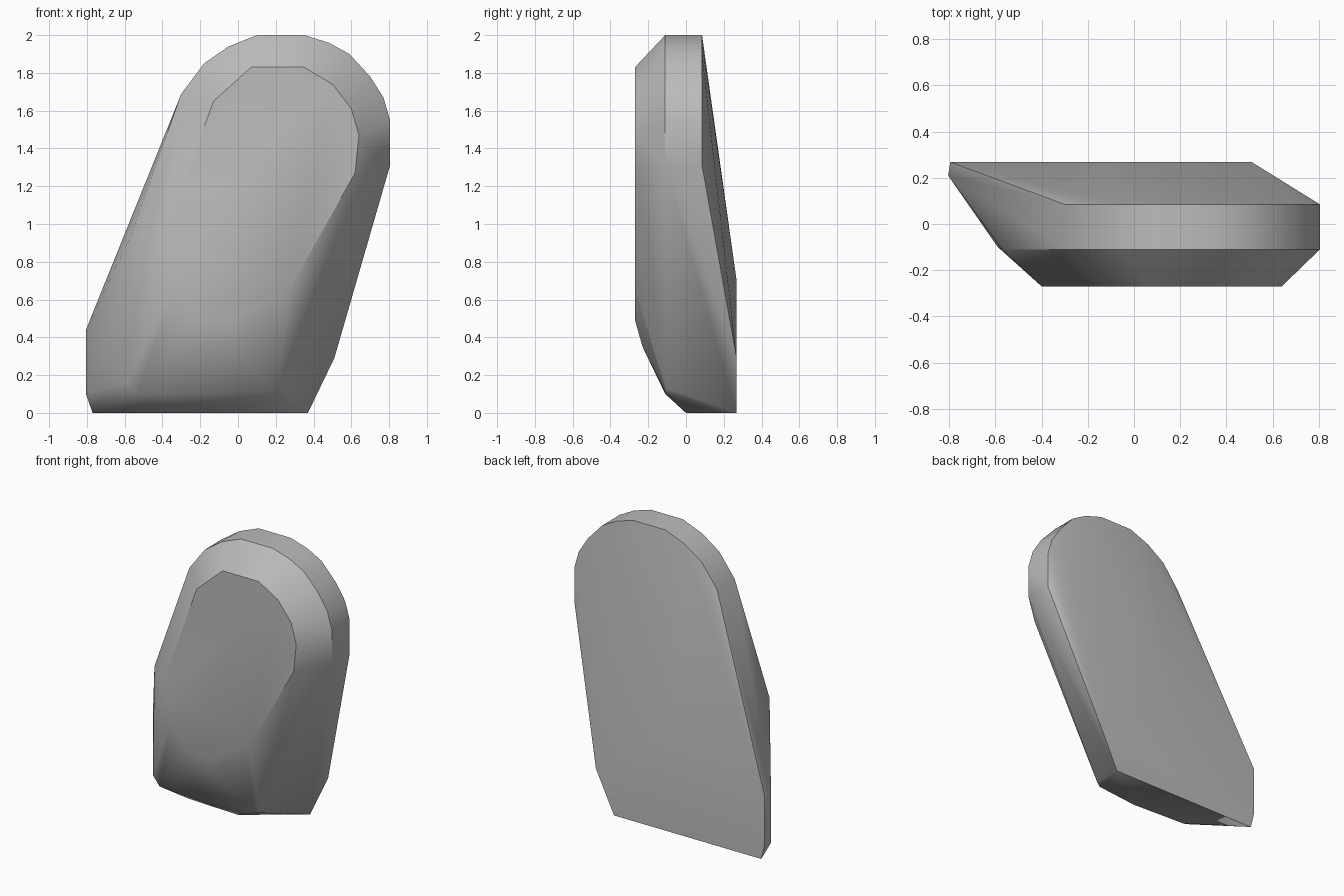
import bpy, bmesh, math

old = bpy.data.objects.get("Cube")
if old:
    bpy.data.objects.remove(old, do_unlink=True)

# Single stone grey
stone = bpy.data.materials.new("stone_grey")
stone.use_nodes = True
grey = (0.5, 0.5, 0.5, 1)
stone.diffuse_color = grey
stone.node_tree.nodes["Principled BSDF"].inputs["Base Color"].default_value = grey

# Rounded crown outline (x, z), shared by the front and back edge of the rim
crown = [(-0.3, 1.69), (-0.18, 1.85), (-0.05, 1.94), (0.1, 2), (0.35, 2), (0.48, 1.96),
         (0.59, 1.9), (0.7, 1.78), (0.77, 1.67), (0.805, 1.55), (0.805, 1.31)]

# Flat front face (x, z)
front = [(0.07, 1.83), (0.35, 1.83), (0.5, 1.74), (0.6, 1.61), (0.64, 1.47), (0.62, 1.27),
         (0.27, 0.65), (-0.03, 0.49), (-0.22, 0.5), (-0.34, 0.65), (-0.4, 0.9), (-0.13, 1.65)]

# Flat lower back (x, z)
back = [(0.51, 0.29), (0.37, 0), (-0.77, 0), (-0.795, 0.1), (-0.795, 0.45), (-0.1, 0.7)]

# Corners of the chipped base and left flank (x, y, z)
chips = [(-0.59, -0.1, 0.16), (-0.53, -0.11, 0.1), (0.2, -0.11, 0.11), (0.23, -0.1, 0.13),
         (-0.2, -0.13, 0.14), (-0.22, -0.23, 0.35), (-0.02, -0.23, 0.35),
         (-0.4, 0.02, 0), (0, 0, 0), (-0.805, 0.21, 0.1), (-0.805, 0.21, 0.44),
         (-0.57, -0.11, 0.93)]

points = list(chips)
for outline, depth in ((crown, -0.11), (crown, 0.085), (front, -0.27), (back, 0.268)):
    points += [(x, depth, z) for x, z in outline]

# Stone: hull wrapped around the outlines
bm = bmesh.new()
verts = [bm.verts.new(p) for p in points]
hull = bmesh.ops.convex_hull(bm, input=verts)
loose = {v for v in hull["geom_interior"] + hull["geom_unused"]
         if isinstance(v, bmesh.types.BMVert) and v.is_valid and not v.link_faces}
bmesh.ops.delete(bm, geom=list(loose), context="VERTS")
bmesh.ops.dissolve_limit(bm, angle_limit=math.radians(1), verts=bm.verts, edges=bm.edges)
bmesh.ops.recalc_face_normals(bm, faces=bm.faces)
mesh = bpy.data.meshes.new("stone")
bm.to_mesh(mesh)
bm.free()
mesh.materials.append(stone)
obj = bpy.data.objects.new("stone", mesh)
bpy.context.collection.objects.link(obj)

# Soft worn facets with the hard edges kept
bpy.ops.object.select_all(action="DESELECT")
obj.select_set(True)
bpy.context.view_layer.objects.active = obj
bpy.ops.object.shade_smooth_by_angle(angle=math.radians(35))
